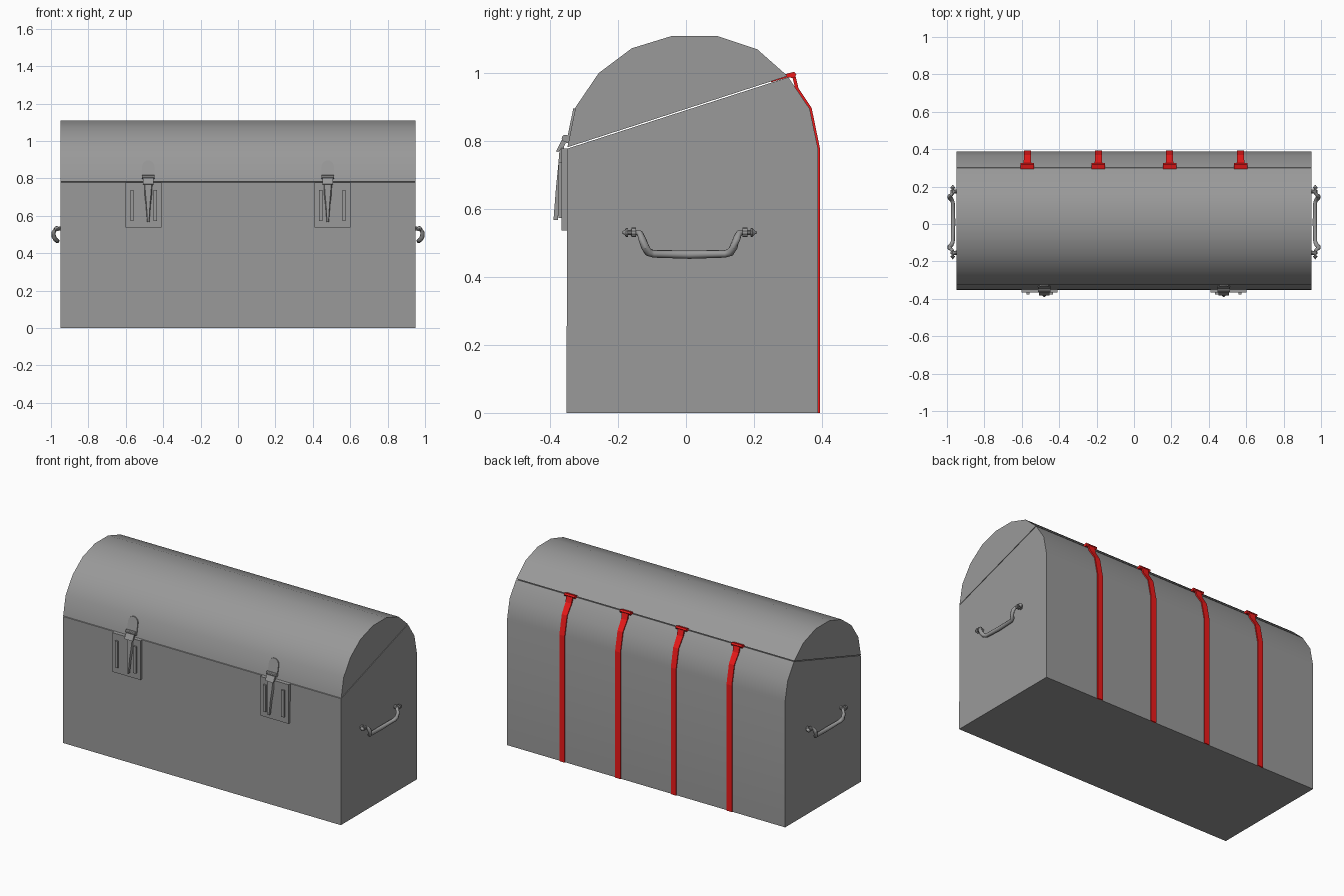
import bpy, bmesh, math
from mathutils import Vector

if "Cube" in bpy.data.objects:
    bpy.data.objects.remove(bpy.data.objects["Cube"])

red = bpy.data.materials.new("red")
red.diffuse_color = (0.85, 0.01, 0.01, 1)
red.use_nodes = True
red.node_tree.nodes["Principled BSDF"].inputs["Base Color"].default_value = red.diffuse_color
grey = bpy.data.materials.new("dark_grey")
grey.diffuse_color = (0.32, 0.32, 0.32, 1)
grey.use_nodes = True
grey.node_tree.nodes["Principled BSDF"].inputs["Base Color"].default_value = grey.diffuse_color


def add(name, bm, mat=grey, smooth=30):
    bmesh.ops.recalc_face_normals(bm, faces=bm.faces)
    me = bpy.data.meshes.new(name)
    bm.to_mesh(me)
    bm.free()
    ob = bpy.data.objects.new(name, me)
    bpy.context.collection.objects.link(ob)
    me.materials.append(mat)
    if smooth:
        bpy.ops.object.select_all(action='DESELECT')
        ob.select_set(True)
        bpy.context.view_layer.objects.active = ob
        bpy.ops.object.shade_smooth_by_angle(angle=math.radians(smooth))
    return ob


def loft(bm, rings):
    """Skin a list of equal closed rings and cap both ends."""
    vs = [[bm.verts.new(p) for p in r] for r in rings]
    n = len(vs[0])
    for a, b in zip(vs, vs[1:]):
        for i in range(n):
            bm.faces.new((a[i], a[(i + 1) % n], b[(i + 1) % n], b[i]))
    bm.faces.new(vs[0][::-1])
    bm.faces.new(vs[-1])


def extrude_x(name, profile, x0, x1):
    bm = bmesh.new()
    loft(bm, [[(x, y, z) for y, z in profile] for x in (x0, x1)])
    return add(name, bm)


def box(bm, x0, x1, y0, y1, z0, z1):
    loft(bm, [[(x0, y0, z), (x1, y0, z), (x1, y1, z), (x0, y1, z)] for z in (z0, z1)])


def tube(bm, pts, radii, n=10):
    pts = [Vector(p) for p in pts]
    rings = []
    for i, p in enumerate(pts):
        d = (pts[min(i + 1, len(pts) - 1)] - pts[max(i - 1, 0)]).normalized()
        u = d.cross(Vector((0.3, 0, 1))).normalized()
        w = d.cross(u)
        rings.append([p + radii[i] * (math.cos(t) * u + math.sin(t) * w)
                      for t in (2 * math.pi * k / n for k in range(n))])
    loft(bm, rings)


# Body with its slanted rim, and the domed lid above a thin gap
extrude_x("chest_body", [(-0.352, 0), (0.388, 0), (0.388, 0.78), (0.364, 0.895),
                         (0.301, 0.988), (-0.349, 0.778)], -0.948, 0.948)
extrude_x("chest_lid", [(-0.349, 0.782), (0.299, 0.9915), (0.21, 1.07), (0.09, 1.11),
                        (-0.04, 1.11), (-0.16, 1.073), (-0.257, 1.0), (-0.325, 0.9)],
          -0.948, 0.948)

# Red hinge straps down the back, with a flared flange tucked in the gap
strap = [(0.39, 0), (0.39, 0.78), (0.366, 0.897), (0.327, 0.956), (0.317, 0.998)]
for x in (-0.57, -0.19, 0.19, 0.57):
    bm = bmesh.new()
    widths = (0.018, 0.018, 0.018, 0.02, 0.022)
    loft(bm, [[(x - w, y - 0.006, z), (x + w, y - 0.006, z),
               (x + w, y + 0.004, z), (x - w, y + 0.004, z)]
              for (y, z), w in zip(strap, widths)])
    loft(bm, [[(x + s, y, z) for y, z in ((0.25, 0.973), (0.25, 0.976), (0.296, 0.998),
                                         (0.318, 1.004), (0.325, 0.996), (0.318, 0.985),
                                         (0.30, 0.988))] for s in (-0.036, 0.036)])
    add("hinge_strap", bm, red, 0)

for s in (-1, 1):
    # Latch base plate with two raised ribs
    bm = bmesh.new()
    cx = s * 0.505
    box(bm, cx - 0.096, cx + 0.096, -0.366, -0.34, 0.537, 0.778)
    for dx in (-0.062, 0.062):
        box(bm, cx + dx - 0.009, cx + dx + 0.009, -0.376, -0.362, 0.573, 0.738)
    add("latch_plate", bm, smooth=0)

    # Rounded tongue lying on the lid
    lx = s * 0.48
    out = [(-0.033, 0.795), (0.033, 0.795)] + \
          [(0.033 * math.cos(t), 0.863 + 0.033 * math.sin(t))
           for t in (math.pi * k / 10 for k in range(11))]
    bm = bmesh.new()
    loft(bm, [[(lx + dx, -0.349 + (z - 0.784) * 0.207 + off, z) for dx, z in out]
              for off in (0.006, -0.006)])
    add("latch_tongue", bm)

    # Barrel, lower claw and tapering lever
    bm = bmesh.new()
    tube(bm, [(lx - 0.033, -0.355, 0.808), (lx + 0.033, -0.355, 0.808)], (0.011, 0.011))
    loft(bm, [[(lx + dx, y, z) for y, z in ((-0.35, 0.81), (-0.366, 0.803), (-0.382, 0.770),
                                          (-0.376, 0.768), (-0.356, 0.79))]
              for dx in (-0.028, 0.028)])
    rings = []
    for y, z, w in ((-0.364, 0.79, 0.027), (-0.369, 0.73, 0.022), (-0.376, 0.66, 0.013),
                    (-0.383, 0.568, 0.006)):
        rings.append([(lx - w, y + 0.006, z), (lx + w, y + 0.006, z),
                      (lx + w * 0.7, y - 0.007, z), (lx - w * 0.7, y - 0.007, z)])
    loft(bm, rings)
    add("latch_lever", bm)

    # Carrying handle: bar, knobbed spindles and wall mounts
    half = [(0.968, 0.155, 0.531), (0.976, 0.146, 0.529), (0.986, 0.139, 0.512),
            (0.985, 0.130, 0.488), (0.976, 0.121, 0.473), (0.969, 0.105, 0.468)]
    rad = [0.008, 0.009, 0.011, 0.012, 0.012, 0.011]
    path = half + [(0.967, 0.0, 0.466)] + [(x, -y, z) for x, y, z in half[::-1]]
    bm = bmesh.new()
    tube(bm, [(s * x, y + 0.01, z) for x, y, z in path], rad + [0.0125] + rad[::-1])
    add("handle_bar", bm, smooth=40)
    bm = bmesh.new()
    for e in (-1, 1):
        prof = [(0.148, 0.008), (0.157, 0.008), (0.157, 0.014), (0.171, 0.014), (0.171, 0.007),
                (0.180, 0.007), (0.181, 0.014), (0.186, 0.013), (0.192, 0.006), (0.199, 0.002)]
        tube(bm, [(s * 0.969, 0.01 + e * y, 0.531) for y, r in prof], [r for y, r in prof])
        tube(bm, [(s * 0.94, 0.01 + e * 0.164, 0.531), (s * 0.969, 0.01 + e * 0.164, 0.531)],
             (0.012, 0.01))
    add("handle_mounts", bm)
